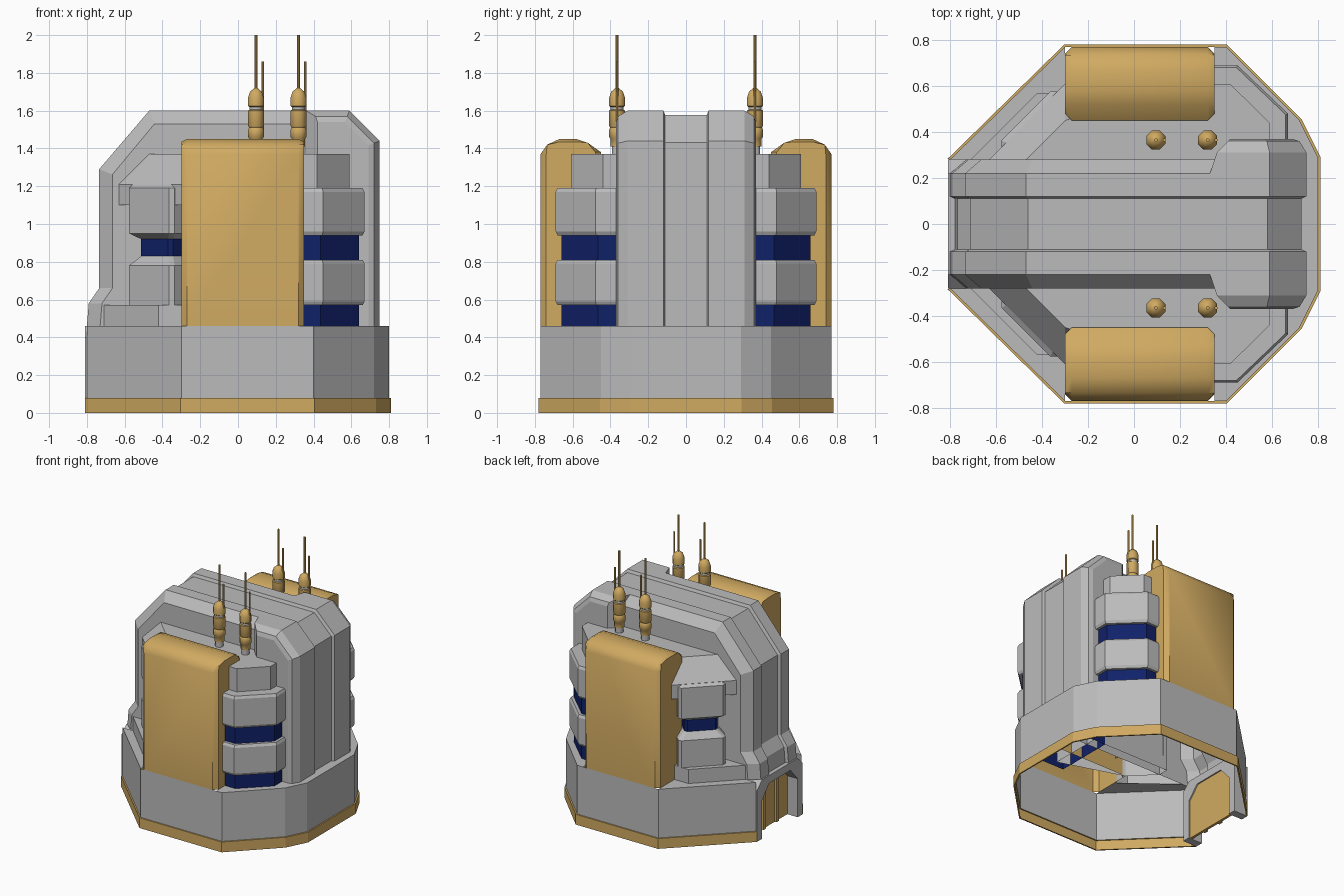
import bpy, bmesh, math

cube = bpy.data.objects.get("Cube")
if cube:
    bpy.data.objects.remove(cube, do_unlink=True)


def material(name, rgb):
    m = bpy.data.materials.new(name)
    m.use_nodes = True
    m.diffuse_color = (*rgb, 1)
    m.node_tree.nodes["Principled BSDF"].inputs["Base Color"].default_value = (*rgb, 1)
    return m


GREY = material("light grey", (0.5, 0.5, 0.5))
GOLD = material("gold", (0.63, 0.40, 0.12))
BLUE = material("dark blue", (0.005, 0.015, 0.14))
PALETTE = [GREY, GOLD, BLUE]


def loft(name, rings, mats=GREY, closed=True, start=False, end=False, smooth=None, flip=1):
    """Join equal-length rings of points; mats is one colour or one per span."""
    bm = bmesh.new()
    rows = [[bm.verts.new((x, y * flip, z)) for x, y, z in r] for r in rings]
    used = [mats] * (len(rings) - 1) if not isinstance(mats, list) else mats
    n = len(rows[0])
    for a, b, m in zip(rows, rows[1:], used):
        for i in range(n if closed else n - 1):
            j = (i + 1) % n
            bm.faces.new((a[i], a[j], b[j], b[i])).material_index = PALETTE.index(m)
    for on, row, m in ((start, rows[0], used[0]), (end, rows[-1], used[-1])):
        if on:
            bm.faces.new(row).material_index = PALETTE.index(m)
    bmesh.ops.remove_doubles(bm, verts=bm.verts, dist=0.0005)
    bmesh.ops.recalc_face_normals(bm, faces=bm.faces)
    me = bpy.data.meshes.new(name)
    bm.to_mesh(me)
    bm.free()
    for m in PALETTE:
        me.materials.append(m)
    if smooth:
        me.shade_smooth()
        me.set_sharp_from_angle(angle=math.radians(smooth))
    ob = bpy.data.objects.new(name, me)
    bpy.context.collection.objects.link(ob)
    return ob


def at(points, z):
    return [(x, y, z) for x, y in points]


# Base wall and gold foot band, open at the bottom and at the door
half = [(-0.8, 0.28), (-0.3, 0.77), (0.4, 0.77), (0.72, 0.45), (0.8, 0.29)]
outline = half + [(x, -y) for x, y in reversed(half)]
wide = [(x * 1.013, y * 1.013) for x, y in outline]
loft("base_wall", [at(outline, 0.08), at(outline, 0.46)], closed=False)
loft("base_band", [at(outline, 0.08), at(wide, 0.08), at(wide, 0.0), at(outline, 0.0)],
     GOLD, closed=False)

# Ledge on top of the base, left open beneath the armour boxes
ledge_out = [(-0.8, 0.28), (-0.3, 0.77), (-0.3, 0.77), (0.35, 0.77), (0.4, 0.77),
             (0.72, 0.45), (0.8, 0.29), (0.8, 0)]
ledge_in = [(-0.68, 0.28), (-0.3, 0.57), (-0.3, 0.77), (0.35, 0.77), (0.35, 0.64),
            (0.6, 0.4), (0.7, 0.29), (0.7, 0)]


# Central hull: side profile repeated across the width, with a shallow centre groove
def hull_profile(d, y):
    pts = [(-0.8 + d, 0.46), (-0.79 + d, 0.58), (-0.735 + d, 0.66),
           (-0.735 + d, 1.29 - 0.4 * d), (-0.47 + 0.4 * d, 1.6 - d),
           (0.59 - 0.4 * d, 1.6 - d), (0.75 - d, 1.44 - 0.4 * d), (0.75 - d, 0.46)]
    return [(x, y, z) for x, z in pts]


stations = [(0.07, -0.28), (0, -0.22), (0, -0.12), (0.022, -0.11)]
stations += [(d, -y) for d, y in reversed(stations)]
loft("central_hull", [hull_profile(d, y) for d, y in stations],
     closed=False, start=True, end=True)


# Wider frame at the +x end of the hull
def frame_profile(d, y, x0):
    pts = [(x0, 0.46), (x0, 1.6 - d), (0.59 - 0.4 * d, 1.6 - d),
           (0.75 - d, 1.44 - 0.4 * d), (0.75 - d, 0.46)]
    return [(x, y, z) for x, z in pts]


# Armour box section, pulled in at both ends
def box_section(x, d):
    pts = [(0.77, 0.46), (0.77, 1.37), (0.735, 1.42), (0.67, 1.45),
           (0.58, 1.45), (0.52, 1.43), (0.45, 1.38), (0.45, 0.46)]
    return [(x, min(max(y, 0.45 + d), 0.77 - d), min(z, 1.45 - d / 2)) for y, z in pts]


# Corner tower layer, inset by d
def tower(d, z):
    return at([(0.1, 0.2), (0.67 - d, 0.2), (0.67 - d, 0.48 - 0.5 * d),
               (0.45 - 0.4 * d, 0.69 - d), (0.1, 0.69 - d)], z)


tower_layers = [(0.03, 0.46, BLUE), (0.03, 0.57, GREY), (0.01, 0.57, GREY),
                (0, 0.59, GREY), (0, 0.79, GREY), (0.01, 0.81, GREY),
                (0.03, 0.81, BLUE), (0.03, 0.94, GREY), (0.01, 0.94, GREY),
                (0, 0.96, GREY), (0, 1.17, GREY), (0.01, 1.19, GREY),
                (0.08, 1.19, GREY), (0.08, 1.37, GREY)]


# Diagonal pillar ring: half width w, outward distance n
def pillar(w, n, z):
    r = math.sqrt(0.5)
    return [(r * (u - v), r * (u + v), z)
            for u, v in ((-w, 0.45), (-w, n - 0.02), (-w + 0.02, n),
                         (w - 0.02, n), (w, n - 0.02), (w, 0.45))]


pillar_layers = [(0.17, 0.665, 0.57, GREY), (0.17, 0.665, 0.78, GREY),
                 (0.12, 0.625, 0.83, BLUE), (0.12, 0.625, 0.92, GREY),
                 (0.17, 0.665, 0.95, GREY), (0.17, 0.665, 1.19, GREY),
                 (0.16, 0.63, 1.22, GREY)]


def diagonal(k, z):
    """Upper body outline whose diagonal side follows y - x = k."""
    return at([(0.28 - k, 0.2), (0.28 - k, 0.28), (-0.3, k - 0.3), (0.2, 0.61), (0.2, 0.2)], z)


# Antenna: lathe profile of radius, height and colour
antenna_profile = [(0.03, 1.37, GREY), (0.03, 1.41, GOLD), (0.037, 1.41, GOLD),
                   (0.037, 1.45, GOLD), (0.045, 1.46, GOLD), (0.045, 1.5, GOLD),
                   (0.039, 1.51, GOLD), (0.045, 1.52, GOLD), (0.045, 1.6, GOLD),
                   (0.038, 1.605, GREY), (0.038, 1.62, GOLD), (0.045, 1.625, GOLD),
                   (0.045, 1.67, GOLD), (0.034, 1.7, GOLD), (0.01, 1.72, GOLD)]


def circle(x, y, r, z, n=8):
    return [(x + r * math.cos(math.tau * (i + 0.5) / n),
             y + r * math.sin(math.tau * (i + 0.5) / n), z) for i in range(n)]


# Everything that repeats on both sides
for side, s in (("left_side", -1), ("right_side", 1)):
    loft("ledge_" + side, [at(ledge_out, 0.46), at(ledge_in, 0.46)], closed=False, flip=s)
    loft("end_frame_" + side,
         [frame_profile(0, 0.22, 0.33), frame_profile(0, 0.31, 0.36),
          frame_profile(0.03, 0.36, 0.41), frame_profile(0.06, 0.37, 0.42)],
         closed=False, end=True, flip=s)
    loft("armour_box_" + side,
         [box_section(-0.3, 0.03), box_section(-0.27, 0), box_section(0.32, 0),
          box_section(0.35, 0.03)],
         GOLD, closed=False, start=True, end=True, smooth=40, flip=s)
    loft("corner_tower_" + side, [tower(d, z) for d, z, m in tower_layers],
         [m for d, z, m in tower_layers[:-1]], end=True, flip=s)
    loft("diagonal_pillar_" + side, [pillar(w, n, z) for w, n, z, m in pillar_layers],
         [m for w, n, z, m in pillar_layers[:-1]], end=True, flip=s)
    loft("upper_body_" + side,
         [diagonal(0.75, 0.46), diagonal(0.75, 1.1), diagonal(0.91, 1.1),
          diagonal(0.91, 1.21), diagonal(0.75, 1.37)], end=True, flip=s)
    step = [(-0.71, 0.28), (-0.42, 0.57), (-0.3, 0.57), (-0.3, 0.45), (-0.47, 0.28)]
    loft("pillar_step_" + side, [at(step, 0.46), at(step, 0.57)], end=True, flip=s)
    for i, x in enumerate((0.095, 0.32)):
        y = 0.365
        tag = "%s_%d" % (side, i + 1)
        loft("antenna_" + tag, [circle(x, y, r, z) for r, z, m in antenna_profile],
             [m for r, z, m in antenna_profile[:-1]], end=True, smooth=50, flip=s)
        loft("long_rod_" + tag, [circle(x, y, 0.008, 1.7), circle(x, y, 0.008, 2.0)],
             GOLD, end=True, flip=s)
        loft("short_rod_" + tag,
             [circle(x + 0.037, y, 0.007, 1.5), circle(x + 0.037, y, 0.007, 1.86)],
             GOLD, start=True, end=True, flip=s)

# Doorway arch in the -x face, with a recessed gold door
inner = [(-0.22, 0), (-0.22, 0.3), (-0.13, 0.4), (0.13, 0.4), (0.22, 0.3), (0.22, 0)]
outer = [(-0.28, 0), (-0.28, 0.4), (-0.22, 0.46), (0.22, 0.46), (0.28, 0.4), (0.28, 0)]
loft("door_frame", [[(-0.81, *o), (-0.81, *i), (-0.69, *i), (-0.69, *o)]
                    for o, i in zip(outer, inner)], start=True, end=True)
loft("door", [[(-0.72, *p) for p in inner], [(-0.7, *p) for p in inner]],
     GOLD, start=True, end=True)
for i, y in enumerate((-0.08, 0.08)):
    rib = [(-0.735, y - 0.015), (-0.735, y + 0.015), (-0.72, y + 0.015), (-0.72, y - 0.015)]
    loft("door_rib_%d" % (i + 1), [at(rib, 0), at(rib, 0.4)], GOLD, start=True, end=True)
